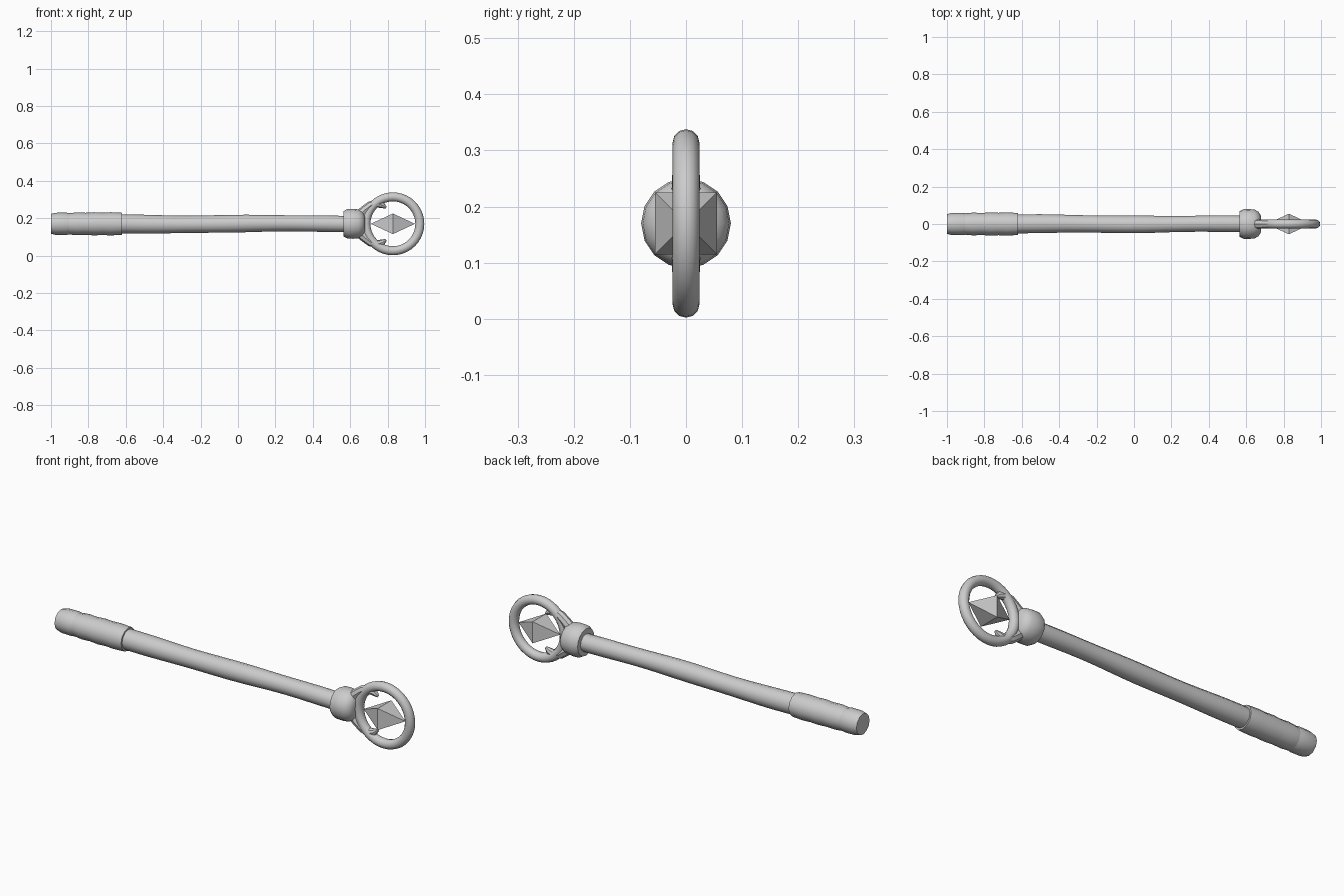
import bpy, bmesh, math
from mathutils import Vector

if "Cube" in bpy.data.objects:
    bpy.data.objects.remove(bpy.data.objects["Cube"])

CZ = 0.17          # height of the staff axis
RING_X = 0.828     # centre of the ring


def finish(name, bm, smooth=True):
    bmesh.ops.recalc_face_normals(bm, faces=bm.faces)
    me = bpy.data.meshes.new(name)
    bm.to_mesh(me)
    bm.free()
    ob = bpy.data.objects.new(name, me)
    bpy.context.collection.objects.link(ob)
    if smooth:
        bpy.ops.object.select_all(action='DESELECT')
        ob.select_set(True)
        bpy.context.view_layer.objects.active = ob
        bpy.ops.object.shade_smooth_by_angle(angle=math.radians(40))
    return ob


def tube(name, path, sides):
    """Round section swept along (x, y, z, radius) points in the xz plane."""
    bm = bmesh.new()
    pts = [Vector(p[:3]) for p in path]
    rings = []
    for i, p in enumerate(pts):
        t = (pts[min(i + 1, len(pts) - 1)] - pts[max(i - 1, 0)]).normalized()
        u = Vector((0, 1, 0))
        v = t.cross(u).normalized()
        r = path[i][3]
        rings.append([bm.verts.new(p + r * (math.cos(a) * u + math.sin(a) * v))
                      for a in (2 * math.pi * k / sides for k in range(sides))])
    for a, b in zip(rings, rings[1:]):
        for k in range(sides):
            j = (k + 1) % sides
            bm.faces.new((a[k], a[j], b[j], b[k]))
    bm.faces.new(rings[0])
    bm.faces.new(rings[-1])
    return finish(name, bm)


def turned(name, profile, sides):
    return tube(name, [(x, 0, CZ, r) for x, r in profile], sides)


# Slightly uneven wooden shaft
shaft = []
for i in range(17):
    t = i / 16
    shaft.append((-0.66 + 1.26 * t, 0.002 * math.sin(9 * t), CZ + 0.003 * math.sin(7 * t + 3),
                  0.050 - 0.008 * t + 0.0015 * math.sin(15 * t)))
tube("shaft", shaft, 12)

# Wrapped grip and pommel
turned("grip", [(-0.905, 0.057), (-0.86, 0.061), (-0.815, 0.059), (-0.77, 0.062),
                (-0.725, 0.060), (-0.68, 0.062), (-0.62, 0.059)], 12)
turned("pommel", [(-1.0, 0.053), (-0.975, 0.059), (-0.92, 0.060), (-0.89, 0.055)], 12)

# Collar knob
turned("collar", [(0.565, 0.068), (0.585, 0.079), (0.615, 0.080), (0.645, 0.077),
                  (0.665, 0.066), (0.678, 0.045)], 16)

# Ring head
bpy.ops.mesh.primitive_torus_add(location=(RING_X, 0, CZ), rotation=(math.pi / 2, 0, 0),
                                 major_segments=40, minor_segments=12,
                                 major_radius=0.144, minor_radius=0.024)
ring = bpy.context.object
ring.name = "ring"
bpy.ops.object.shade_smooth_by_angle(angle=math.radians(40))

# Pair of claws curling from the collar through the ring
for side, name in ((1, "upper_claw"), (-1, "lower_claw")):
    tube(name, [(x, 0, CZ + side * z, r) for x, z, r in (
        (0.645, 0.045, 0.026), (0.68, 0.075, 0.025), (0.71, 0.098, 0.024),
        (0.745, 0.108, 0.021), (0.772, 0.100, 0.017), (0.792, 0.086, 0.006))], 8)

# Crystal: four-sided double pyramid along the staff
bm = bmesh.new()
tips = [bm.verts.new((RING_X + d, 0, CZ)) for d in (-0.118, 0.118)]
mid = [bm.verts.new((RING_X, y, CZ + z)) for y, z in
       ((-0.055, -0.055), (0.055, -0.055), (0.055, 0.055), (-0.055, 0.055))]
for k in range(4):
    for tip in tips:
        bm.faces.new((mid[k], mid[(k + 1) % 4], tip))
finish("crystal", bm, smooth=False)
